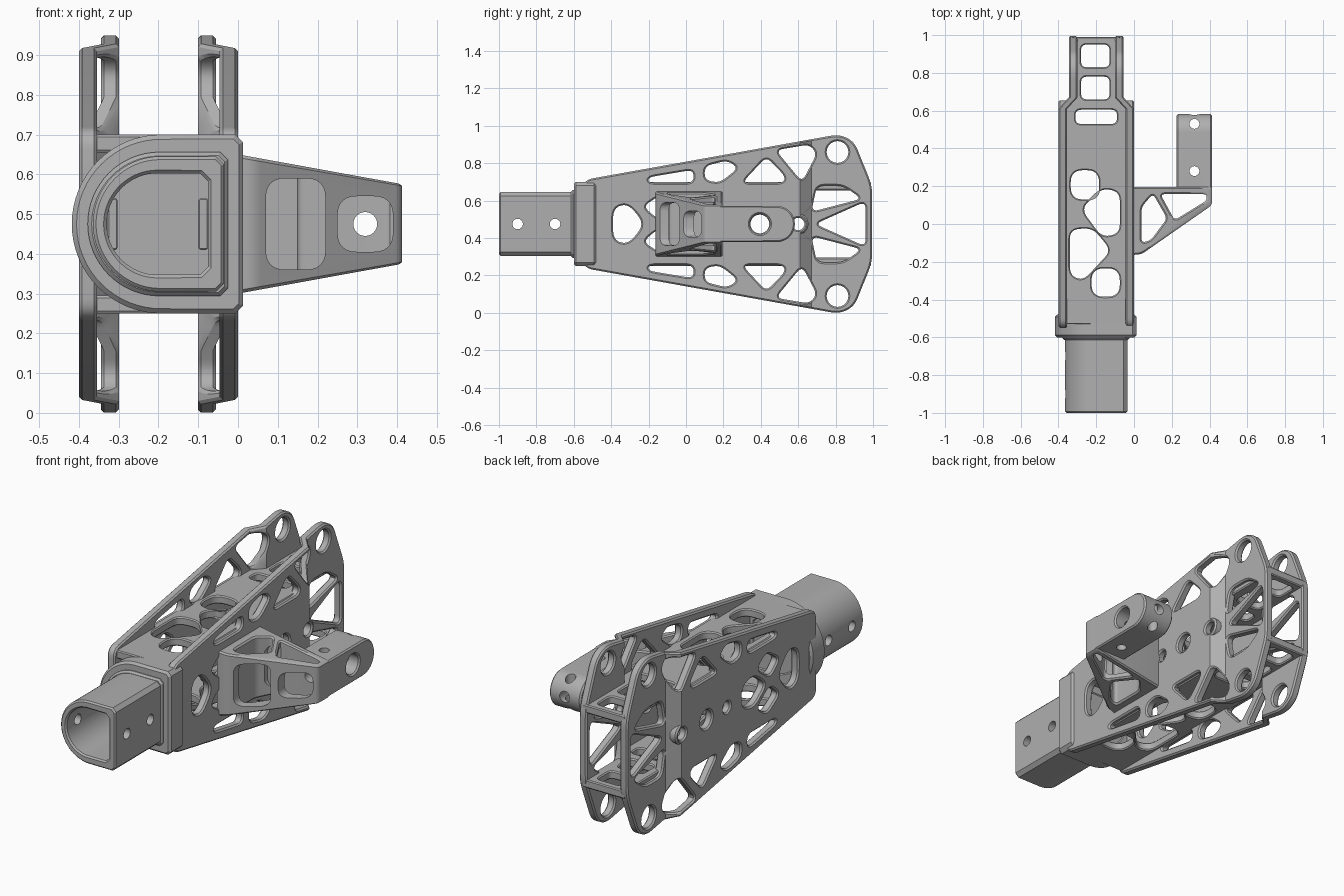
import bpy
import bmesh
from math import cos, sin, pi
from mathutils import Vector

if "Cube" in bpy.data.objects:
    bpy.data.objects.remove(bpy.data.objects["Cube"])

MID = 0.475  # height of the symmetry plane

metal = bpy.data.materials.new("plain_grey_metal")
metal.use_nodes = True
metal.diffuse_color = (0.43, 0.43, 0.43, 1)
for node in metal.node_tree.nodes:
    if node.type == 'BSDF_PRINCIPLED':
        node.inputs["Base Color"].default_value = (0.43, 0.43, 0.43, 1)


def rounded(points, r=0.04, steps=6):
    """Polygon with every corner rounded."""
    pts = [Vector(p) for p in points]
    out = []
    for i, p in enumerate(pts):
        a, b = pts[i - 1] - p, pts[(i + 1) % len(pts)] - p
        a = p + a.normalized() * min(r, a.length * 0.45)
        b = p + b.normalized() * min(r, b.length * 0.45)
        for k in range(steps + 1):
            t = k / steps
            out.append(a * (1 - t) ** 2 + p * 2 * t * (1 - t) + b * t * t)
    return out


def circle(u, v, r, n=32):
    return [Vector((u + r * cos(2 * pi * k / n), v + r * sin(2 * pi * k / n))) for k in range(n)]


def box(u0, u1, v0, v1, r=0.03):
    return rounded([(u0, v0), (u1, v0), (u1, v1), (u0, v1)], r)


def d_shape(left, right, r, corner=0.02):
    """Round on the left, square on the right."""
    arc = [Vector((left + r + r * cos(pi / 2 + pi * k / 32), MID + r * sin(pi / 2 + pi * k / 32)))
           for k in range(33)]
    ends = [Vector((right, MID - r + corner)), Vector((right, MID + r - corner))]
    return arc + [Vector((right - corner, MID - r))] + ends + [Vector((right - corner, MID + r))]


def into_material(loop, is_hole):
    """Unit directions at each point of a loop, pointing into the solid."""
    n = len(loop)
    area = sum(loop[i - 1].x * loop[i].y - loop[i].x * loop[i - 1].y for i in range(n))
    sign = (1 if area > 0 else -1) * (-1 if is_hole else 1)
    result = []
    for i in range(n):
        d = (loop[i] - loop[i - 1]).normalized() + (loop[(i + 1) % n] - loop[i]).normalized()
        d.normalize()
        result.append(Vector((-d.y, d.x)) * sign)
    return result


PLACE = {'X': lambda u, v, w: (w, u, v), 'Y': lambda u, v, w: (u, w, v), 'Z': lambda u, v, w: (u, v, w)}


def prism(name, outer, holes, lo, hi, axis, chamfer=0.008, shape=None):
    """Extruded profile with holes and chamfered rims; shape(bm) may deform it."""
    bm = bmesh.new()
    place = PLACE[axis]
    caps = ([], [])
    for j, loop in enumerate([outer] + holes):
        loop = [p for i, p in enumerate(loop) if (p - loop[i - 1]).length > 1e-5]
        inward = into_material(loop, j > 0)
        layers = [(lo, chamfer), (lo + chamfer, 0), (hi - chamfer, 0), (hi, chamfer)]
        if chamfer == 0:
            layers = [(lo, 0), (hi, 0)]
        rings = [[bm.verts.new(place(*(p + d * c), w)) for p, d in zip(loop, inward)] for w, c in layers]
        n = len(loop)
        for a, b in zip(rings, rings[1:]):
            for i in range(n):
                bm.faces.new((a[i - 1], a[i], b[i], b[i - 1]))
        for cap, ring in zip(caps, (rings[0], rings[-1])):
            cap.extend(bm.edges.get((ring[i - 1], ring[i])) for i in range(n))
    for cap in caps:
        bmesh.ops.triangle_fill(bm, use_beauty=True, use_dissolve=False, edges=cap)
    if shape:
        shape(bm)
    bmesh.ops.recalc_face_normals(bm, faces=bm.faces[:])
    mesh = bpy.data.meshes.new(name)
    bm.to_mesh(mesh)
    bm.free()
    mesh.materials.append(metal)
    obj = bpy.data.objects.new(name, mesh)
    bpy.context.collection.objects.link(obj)
    return obj


def cut(obj, *cutters):
    """Subtract the cutters, then remove them."""
    for c in cutters:
        mod = obj.modifiers.new("cut", 'BOOLEAN')
        mod.operation, mod.solver, mod.object = 'DIFFERENCE', 'EXACT', c
    bpy.context.view_layer.update()
    graph = bpy.context.evaluated_depsgraph_get()
    mesh = bpy.data.meshes.new_from_object(obj.evaluated_get(graph))
    obj.modifiers.clear()
    obj.data = mesh
    for c in cutters:
        bpy.data.objects.remove(c)


def drill(u, v, r, lo, hi, axis):
    return prism("drill", circle(u, v, r), [], lo, hi, axis, 0)


# Side plates: lattice of holes, mirrored about the middle height
upper = [
    rounded([(-0.2, 0.695), (0.04, 0.695), (0.04, 0.765), (-0.2, 0.725)]),
    rounded([(0.1, 0.71), (0.18, 0.695), (0.28, 0.775), (0.22, 0.815), (0.1, 0.785)]),
    rounded([(0.3, 0.695), (0.52, 0.695), (0.53, 0.73), (0.43, 0.835)]),
    rounded([(0.48, 0.87), (0.62, 0.7), (0.7, 0.85), (0.66, 0.9)]),
    rounded([(0.67, 0.54), (0.94, 0.61), (0.84, 0.68), (0.7, 0.68)]),
    rounded([(-0.23, 0.57), (-0.12, 0.64), (-0.04, 0.58), (-0.15, 0.5)]),
    circle(0.81, 0.86, 0.058),
]
lower = [[Vector((p.x, 2 * MID - p.y)) for p in h] for h in upper]
middle = [
    rounded([(-0.39, 0.56), (-0.31, 0.585), (-0.22, 0.475), (-0.31, 0.365), (-0.39, 0.39)], 0.06),
    rounded([(-0.12, 0.475), (-0.01, 0.56), (0.09, 0.53), (0.09, 0.42), (-0.01, 0.39)], 0.05),
    rounded([(0.69, MID), (0.96, 0.595), (0.96, 0.355)]),
    circle(0.22, MID, 0.03), circle(0.395, MID, 0.05), circle(0.6, MID, 0.033),
]
half = [(0.995, 0.68), (0.9, 0.915), (0.82, 0.955), (-0.55, 0.71)]
outline = rounded(half + [(y, 2 * MID - z) for y, z in reversed(half)], 0.05)


def jog(step):
    """Rear end of a plate steps towards the middle."""
    def shape(bm):
        for y in (0.61, 0.67):
            bmesh.ops.bisect_plane(bm, geom=bm.verts[:] + bm.edges[:] + bm.faces[:],
                                   plane_co=(0, y, 0), plane_no=(0, 1, 0))
        for v in bm.verts:
            v.co.x += step * min(1, max(0, (v.co.y - 0.61) / 0.06))
    return shape


for name, lo, step in (("left_plate", -0.046, -0.055), ("right_plate", -0.4, 0.055)):
    prism(name, outline, upper + lower + middle, lo, lo + 0.046, 'X', 0.008, jog(step))
    prism(name + "_boss", circle(0.6, MID, 0.055), [circle(0.6, MID, 0.033)], lo, lo + 0.046, 'X')

# Upper and lower webs joining the plates, with a ladder at the rear
side = [(-0.02, -0.53), (-0.02, 0.6), (-0.075, 0.68), (-0.075, 0.99)]
web = [Vector(p) for p in side + [(-0.4 - x, y) for x, y in reversed(side)]]
web_holes = [
    box(-0.335, -0.185, 0.13, 0.285, 0.065),
    rounded([(-0.28, 0.08), (-0.17, 0.19), (-0.075, 0.17), (-0.075, -0.05), (-0.17, -0.07)], 0.05),
    rounded([(-0.34, -0.03), (-0.22, -0.02), (-0.12, -0.14), (-0.27, -0.3), (-0.34, -0.27)], 0.05),
    box(-0.225, -0.075, -0.385, -0.235, 0.065),
    box(-0.31, -0.09, 0.53, 0.605),
    box(-0.28, -0.13, 0.66, 0.78),
    box(-0.28, -0.13, 0.83, 0.95),
]
for name, lo in (("upper_web", 0.655), ("lower_web", 0.25)):
    prism(name, web, web_holes, lo, lo + 0.045, 'Z', 0.006)

# Front socket: tube, collar and end wall
bore = d_shape(-0.33, -0.075, 0.1275)
tube = prism("socket_tube", d_shape(-0.365, -0.035, 0.17), [bore], -1, -0.56, 'Y')
cut(tube, *[drill(y, MID, 0.028, -0.6, 0.2, 'X') for y in (-0.9, -0.7)])
prism("socket_step", d_shape(-0.378, -0.025, 0.181), [bore], -0.615, -0.59, 'Y', 0.01)
prism("socket_collar", d_shape(-0.418, 0.013, 0.225), [bore], -0.6, -0.48, 'Y', 0.012)
prism("socket_end_wall", d_shape(-0.35, -0.055, 0.15), [], -0.53, -0.485, 'Y')
for name, x in (("socket_left_pad", -0.1), ("socket_right_pad", -0.328)):
    prism(name, box(x, x + 0.025, 0.41, 0.54, 0.008), [], -0.64, -0.53, 'Y', 0.003)


# Side bracket: tapered truss
def taper(bm):
    for v in bm.verts:
        v.co.z = MID + v.co.z * (1 - 1.036 * max(0, v.co.x))


truss = prism("bracket_truss",
              rounded([(-0.02, -0.165), (0.04, -0.16), (0.413, 0.1), (0.413, 0.195), (-0.02, 0.195)], 0.02),
              [rounded([(0.04, 0.09), (0.1, 0.16), (0.175, 0.03), (0.09, -0.085), (0.04, -0.1)], 0.025),
               rounded([(0.14, 0.158), (0.385, 0.158), (0.385, 0.125), (0.215, 0.02)], 0.025)],
              -0.175, 0.175, 'Z', 0.008, taper)
cut(truss,
    prism("cutter", box(0.07, 0.22, 0.36, 0.59, 0.05), [], -0.4, 0.153, 'Y', 0),
    prism("cutter", box(0.25, 0.39, 0.405, 0.545, 0.05), [], -0.4, 0.151, 'Y', 0),
    drill(0.32, MID, 0.03, 0.1, 0.3, 'Y'))

# Bracket arm with a rounded end and cross holes
arc = [Vector((0.485 + 0.097 * cos(a), MID + 0.097 * sin(a)))
       for a in [-pi / 2 + pi * k / 24 for k in range(25)]]
arm = prism("bracket_arm", arc + [Vector((0.16, MID + 0.097)), Vector((0.16, MID - 0.097))],
            [circle(0.395, MID, 0.054)], 0.225, 0.413, 'X')
cut(arm, drill(0.32, 0.53, 0.026, 0.2, 0.8, 'Z'), drill(0.32, 0.28, 0.026, 0.2, 0.8, 'Z'),
    drill(0.32, MID, 0.03, 0, 0.8, 'Y'))

# Smooth the rounded parts, keep the rims sharp
for obj in [o for o in bpy.context.scene.objects if o.type == 'MESH' and metal.name in o.data.materials]:
    bpy.ops.object.select_all(action='DESELECT')
    obj.select_set(True)
    bpy.context.view_layer.objects.active = obj
    bpy.ops.object.shade_smooth_by_angle(angle=0.5)
